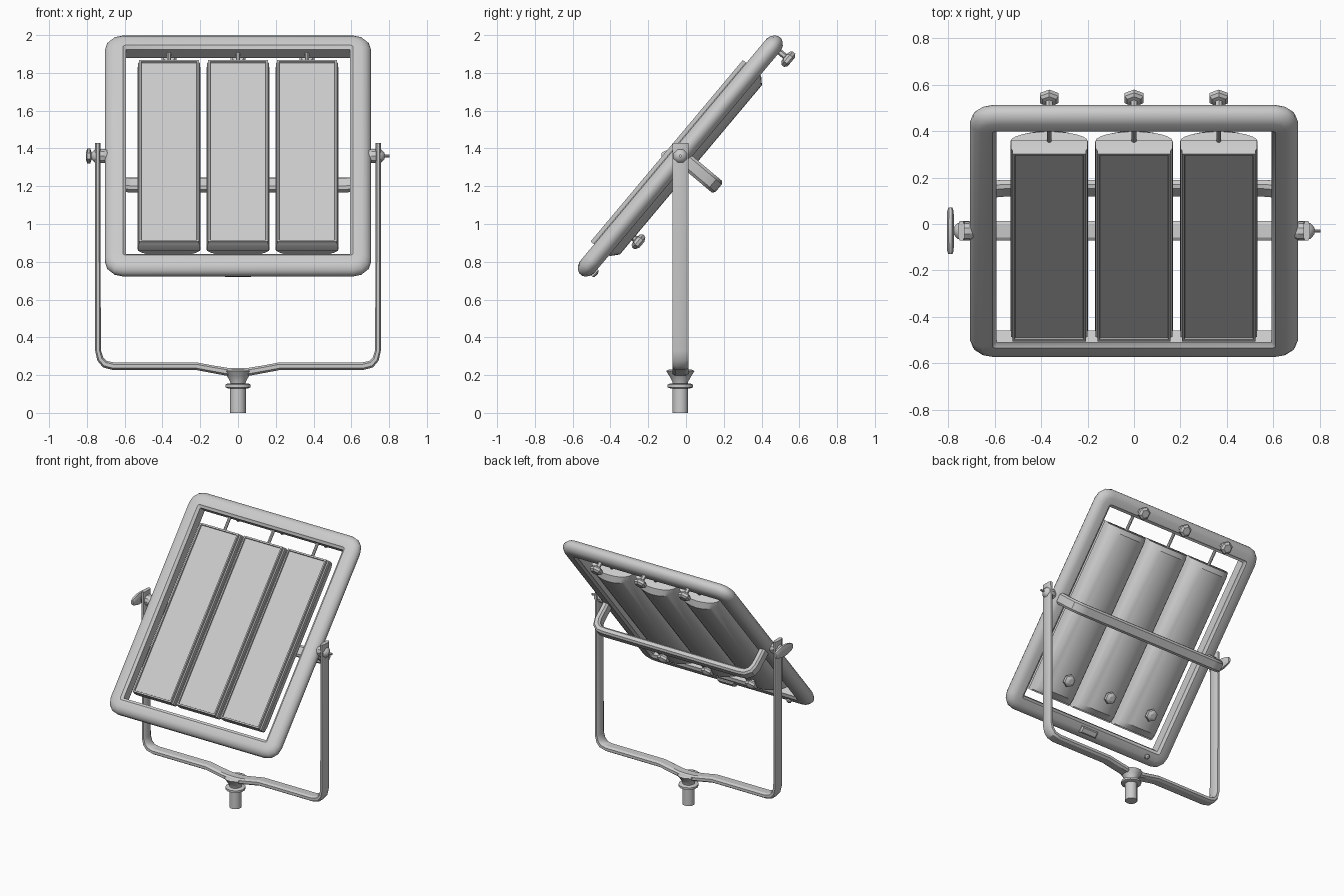
import bpy, bmesh, math
from mathutils import Matrix, Vector

cube = bpy.data.objects.get("Cube")
if cube:
    bpy.data.objects.remove(cube, do_unlink=True)

grey = bpy.data.materials.new("light_grey")
grey.use_nodes = True
grey.diffuse_color = (0.6, 0.6, 0.6, 1)
grey.node_tree.nodes["Principled BSDF"].inputs["Base Color"].default_value = (0.6, 0.6, 0.6, 1)

PIVOT = Matrix.Translation((0, -0.03, 1.36))
BASE = Matrix.Translation((0, -0.03, 0))
TILT = PIVOT @ Matrix.Rotation(math.radians(-40), 4, 'X')   # local +y points to the back
BACK = Matrix.Rotation(math.radians(-90), 4, 'X')           # turns local z to the back


def rot_y(deg):
    return Matrix.Rotation(math.radians(deg), 4, 'Y')


def loft(name, rings, matrix, closed=False):
    """Skin a list of equal rings; cap the ends, or join them when closed."""
    bm = bmesh.new()
    rows = [[bm.verts.new(matrix @ Vector(p)) for p in ring] for ring in rings]
    n = len(rows[0])
    pairs = list(zip(rows, rows[1:]))
    if closed:
        pairs.append((rows[-1], rows[0]))
    else:
        bm.faces.new(rows[0])
        bm.faces.new(rows[-1])
    for a, b in pairs:
        for i in range(n):
            j = (i + 1) % n
            bm.faces.new((a[i], a[j], b[j], b[i]))
    bmesh.ops.remove_doubles(bm, verts=bm.verts, dist=1e-5)
    bmesh.ops.recalc_face_normals(bm, faces=bm.faces)
    mesh = bpy.data.meshes.new(name)
    bm.to_mesh(mesh)
    bm.free()
    mesh.materials.append(grey)
    obj = bpy.data.objects.new(name, mesh)
    bpy.context.collection.objects.link(obj)
    bpy.ops.object.select_all(action='DESELECT')
    obj.select_set(True)
    bpy.context.view_layer.objects.active = obj
    bpy.ops.object.shade_smooth_by_angle(angle=math.radians(32))
    return obj


def lathe(name, profile, sides, matrix):
    """Turn (radius, height) pairs around local z."""
    angles = [math.tau * (i + 0.5) / sides for i in range(sides)]
    return loft(name, [[(r * math.cos(a), r * math.sin(a), h) for a in angles]
                       for r, h in profile], matrix)


def strap(name, half_path, half_width, matrix):
    """Bent flat bar in the xz plane from (x, z, half thickness), mirrored in x."""
    path = half_path + [(-x, z, t) for x, z, t in reversed(half_path) if x > 0]
    pts = [Vector((x, z)) for x, z, t in path]
    w = half_width
    rings = []
    for i, (p, (x, z, t)) in enumerate(zip(pts, path)):
        before = (p - pts[i - 1]).normalized() if i else (pts[1] - p).normalized()
        after = (pts[i + 1] - p).normalized() if i < len(pts) - 1 else before
        d = (before + after).normalized()
        nrm = Vector((-d.y, d.x)) / max(0.5, d.dot(after))
        section = [(t, w * .65), (t * .5, w), (-t * .5, w), (-t, w * .65),
                   (-t, -w * .65), (-t * .5, -w), (t * .5, -w), (t, -w * .65)]
        rings.append([(p.x + nrm.x * s, y, p.y + nrm.y * s) for s, y in section])
    return loft(name, rings, matrix)


def rounded_rect(hx, hz, r, y, steps=3):
    ring = []
    for k, (sx, sz) in enumerate([(1, 1), (-1, 1), (-1, -1), (1, -1)]):
        for s in range(steps + 1):
            a = math.pi / 2 * (k + s / steps)
            ring.append((sx * (hx - r) + r * math.cos(a), y, sz * (hz - r) + r * math.sin(a)))
    return ring


# Outer frame: flat on the inside, rounded on the outside
half = [(0, .034), (.018, .049), (.064, .049), (.088, .041), (.105, .025), (.113, .009)]
section = [(o, -y) for o, y in half] + list(reversed(half))
loft("outer_frame", [rounded_rect(.592 + o, .707 + o, .85 * o, y) for o, y in section],
     TILT, closed=True)

# Three lamp panels, each with a rimmed front and a curved shell
LOW, HIGH = -.655, .605


def panel_ring(hx, margin, y):
    return [(-hx, y, LOW + margin), (hx, y, LOW + margin),
            (hx, y, HIGH - margin), (-hx, y, HIGH - margin)]


def shell_ring(z, depth):
    arc = [math.pi * i / 12 for i in range(13)]
    return [(.167, -.02, z)] + [(.167 * math.cos(a), depth * math.sin(a), z)
                                for a in arc] + [(-.167, -.02, z)]


for side, x in (("right", -.365), ("middle", 0), ("left", .365)):
    at = TILT @ Matrix.Translation((x, 0, 0))
    loft(side + "_panel_front",
         [panel_ring(.165, 0, 0), panel_ring(.165, 0, -.045), panel_ring(.158, .003, -.052),
          panel_ring(.158, .003, -.073), panel_ring(.148, .014, -.073),
          panel_ring(.146, .016, -.064)], at)
    loft(side + "_panel_shell",
         [shell_ring(-.645, .055), shell_ring(-.605, .09),
          shell_ring(.565, .09), shell_ring(.6, .055)], at)
    lathe(side + "_panel_pin", [(.011, .58), (.011, .72)], 8, at)
    lathe(side + "_upper_knob",
          [(.016, .04), (.016, .085), (.034, .088), (.046, .1), (.046, .118), (.03, .13)],
          6, at @ Matrix.Translation((0, 0, .76)) @ BACK)
    lathe(side + "_lower_knob",
          [(.018, .07), (.018, .1), (.036, .104), (.046, .118), (.042, .134), (.02, .146)],
          6, at @ Matrix.Translation((0, 0, -.49)) @ BACK)

# Small fittings on the back of the lower frame bar
latch = TILT @ Matrix.Translation((0, 0, -.765)) @ BACK
loft("frame_latch", [[(-w, -h, z), (w, -h, z), (w, h, z), (-w, h, z)]
                     for w, h, z in ((.07, .024, .04), (.07, .024, .056), (.06, .016, .064))], latch)
lathe("frame_stud", [(.018, .03), (.018, .06), (.01, .066)], 8,
      latch @ Matrix.Translation((-.52, 0, 0)))

# Carrying handle behind the frame
strap("rear_handle", [(.65, -.03, .025), (.65, -.17, .025), (.638, -.21, .025),
                      (.605, -.235, .025), (.56, -.24, .025)], .041,
      TILT @ Matrix.Rotation(math.pi / 2, 4, 'X'))

# Support yoke
strap("yoke", [(.743, 1.43, .014), (.741, .33, .015), (.729, .285, .017), (.705, .258, .019),
               (.66, .247, .02), (.22, .247, .02), (.14, .232, .02),
               (.06, .218, .021), (0, .216, .021)], .042, BASE)

# Mounting post with flared neck and collar
lathe("yoke_neck", [(.04, .14), (.043, .165), (.06, .195), (.078, .222), (.06, .23)], 12, BASE)
lathe("post_collar", [(.055, .13), (.069, .135), (.069, .15), (.055, .156)], 12, BASE)
lathe("mounting_post", [(.042, 0), (.042, .14)], 16, BASE)

# Pivot bolts on both sides
for side, turn in (("left", 90), ("right", -90)):
    lathe(side + "_pivot_washer", [(.03, .69), (.04, .71), (.04, .73)], 10, PIVOT @ rot_y(turn))
    lathe(side + "_pivot_nut", [(.04, .75), (.036, .76), (.018, .775), (.008, .778), (.008, .795)],
          8, PIVOT @ rot_y(turn))
lathe("pivot_bolt_tip", [(.008, .78), (.008, .803)], 8, PIVOT @ rot_y(90))

# Wing grip on the right pivot
grip = [(-.1, .009, .016), (-.085, .014, .026), (-.03, .015, .04),
        (.03, .015, .04), (.085, .014, .026), (.1, .009, .016)]
loft("wing_grip", [[(w, y, h * .5), (w * .5, y, h), (-w * .5, y, h), (-w, y, h * .5),
                    (-w, y, -h * .5), (-w * .5, y, -h), (w * .5, y, -h), (w, y, -h * .5)]
                   for y, w, h in grip], PIVOT @ Matrix.Translation((-.79, 0, 0)))
